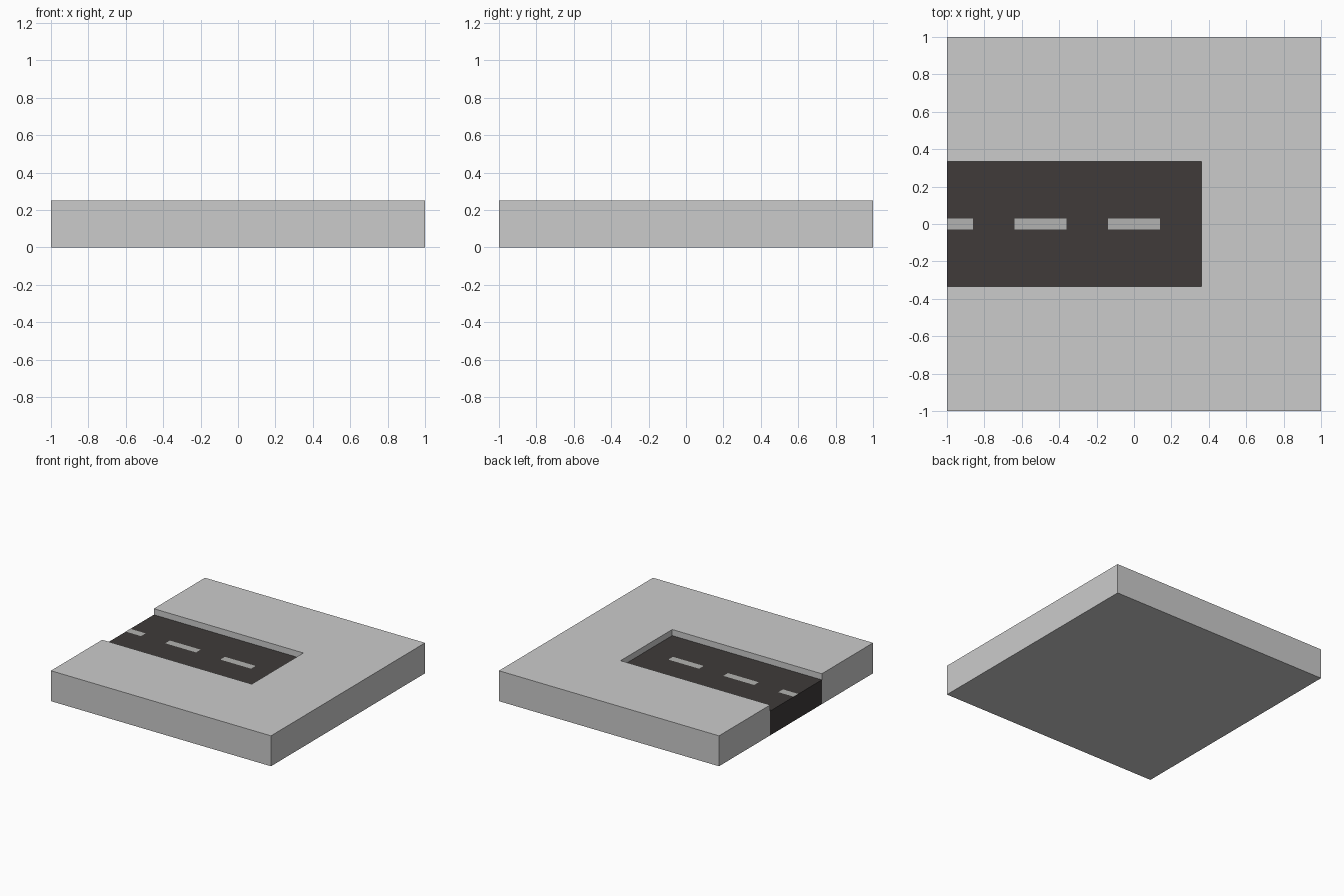
import bpy

if "Cube" in bpy.data.objects:
    bpy.data.objects.remove(bpy.data.objects["Cube"])

H, ROAD_Z = 0.25, 0.2          # slab height, road level
ROAD_W, ROAD_END = 0.335, 0.36  # half width and end of the road


def make_object(name, verts, faces, color=None):
    mesh = bpy.data.meshes.new(name)
    mesh.from_pydata(verts, [], faces)
    obj = bpy.data.objects.new(name, mesh)
    bpy.context.collection.objects.link(obj)
    if color:
        mat = bpy.data.materials.new(name + "_colour")
        mat.diffuse_color = (*color, 1)
        mat.use_nodes = True
        mat.node_tree.nodes["Principled BSDF"].inputs["Base Color"].default_value = mat.diffuse_color
        mesh.materials.append(mat)
    return obj


# Pavement slab: U-shaped outline raised over a plain square underside
w, e = ROAD_W, ROAD_END
outline = [(-1, -1), (1, -1), (1, 1), (-1, 1), (-1, w), (e, w), (e, -w), (-1, -w)]
n = len(outline)
verts = [(x, y, H) for x, y in outline]
# The recess walls stop at the road, the outer walls reach the ground
verts += [(x, y, 0) for x, y in outline]
verts += [(x, y, ROAD_Z) for x, y in outline[4:]]
faces = [tuple(range(n)), (11, 10, 9, 8, 15, 12)]
faces += [(i + n, i + n + 1, i + 1, i) for i in range(3)]
faces += [(11, 12, 16, 4, 3), (15, 8, 0, 7, 19)]
faces += [(i + 12, i + 13, i + 1, i) for i in (4, 5, 6)]
make_object("pavement_slab", verts, faces)

# Sunken road: surface plus its exposed end on the left edge
profile = [(-1, 0), (-1, ROAD_Z), (ROAD_END, ROAD_Z)]
verts = [(x, y, z) for x, z in profile for y in (-w, w)]
make_object("road", verts, [(0, 2, 3, 1), (2, 4, 5, 3)], (0.05, 0.044, 0.042))

# Dashed centre line, a hair above the road
verts, faces = [], []
for x0, x1 in ((-1, -0.86), (-0.64, -0.36), (-0.14, 0.14)):
    k = len(verts)
    verts += [(x, y, ROAD_Z + 0.001) for x, y in
              ((x0, -0.03), (x1, -0.03), (x1, 0.03), (x0, 0.03))]
    faces.append((k, k + 1, k + 2, k + 3))
make_object("centre_line_dashes", verts, faces, (0.45, 0.45, 0.44))
